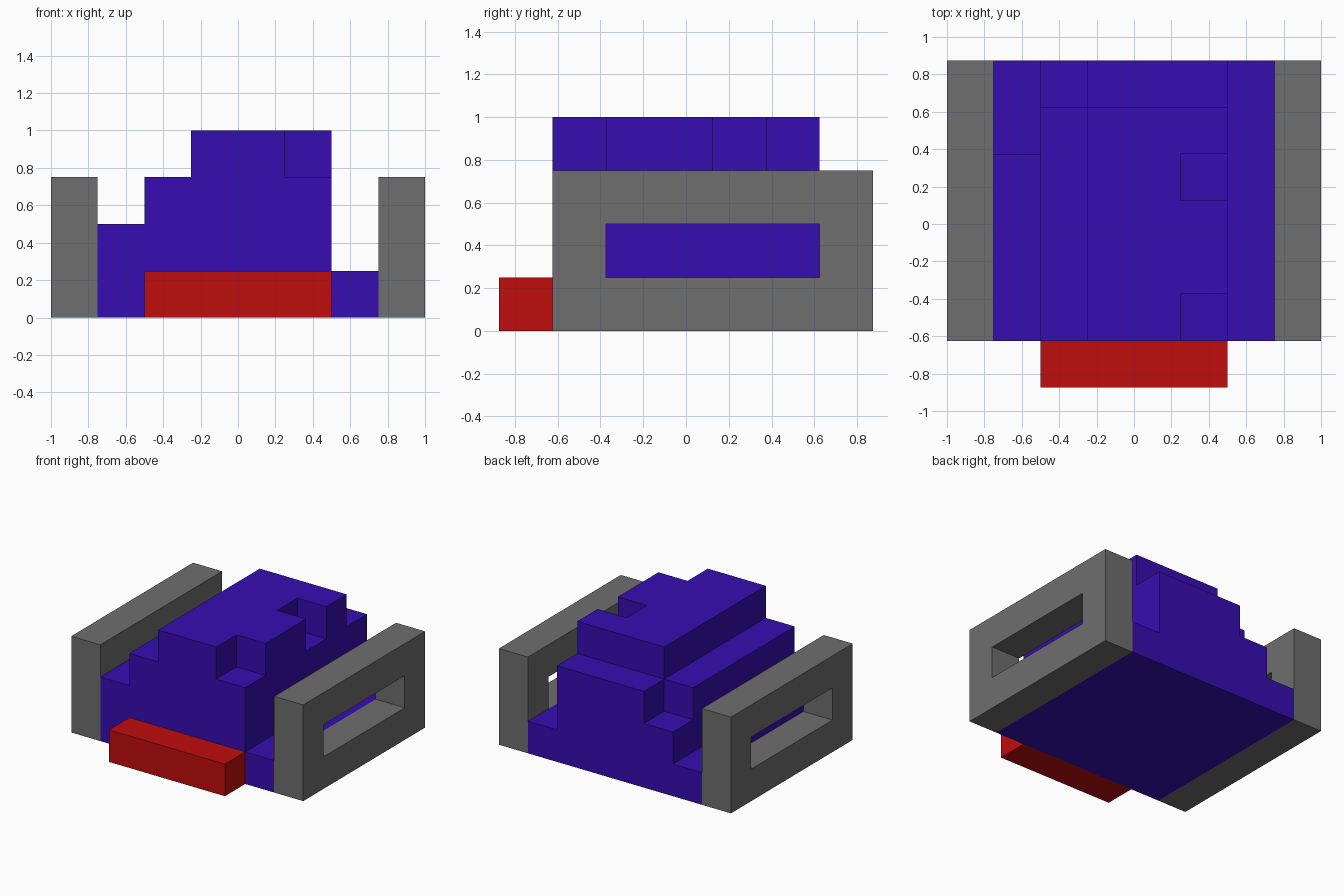
import bpy, bmesh
from mathutils import Vector

cube = bpy.data.objects.get("Cube")
if cube:
    bpy.data.objects.remove(cube, do_unlink=True)


def material(name, rgb):
    m = bpy.data.materials.new(name)
    m.use_nodes = True
    m.diffuse_color = (*rgb, 1)
    m.node_tree.nodes["Principled BSDF"].inputs["Base Color"].default_value = (*rgb, 1)
    return m


BLUE = material("deep blue", (0.037, 0.004, 0.445))
GREY = material("mid grey", (0.156, 0.156, 0.156))
RED = material("bright red", (0.53, 0.004, 0.004))


def extrude(name, verts, faces, depth, mat):
    """Solid made by pushing a flat set of faces along a vector."""
    bm = bmesh.new()
    vs = [bm.verts.new(v) for v in verts]
    flat = [bm.faces.new([vs[i] for i in f]) for f in faces]
    new = bmesh.ops.extrude_face_region(bm, geom=flat, use_keep_orig=True)["geom"]
    moved = [g for g in new if isinstance(g, bmesh.types.BMVert)]
    bmesh.ops.translate(bm, verts=moved, vec=Vector(depth))
    bmesh.ops.recalc_face_normals(bm, faces=bm.faces)
    me = bpy.data.meshes.new(name)
    bm.to_mesh(me)
    bm.free()
    me.materials.append(mat)
    ob = bpy.data.objects.new(name, me)
    bpy.context.collection.objects.link(ob)
    return ob


STEP = 0.25            # height of each tier
F, B = -0.625, 0.875   # front and back of the body


def tier(name, level, outline, mat=BLUE):
    verts = [(x, y, level * STEP) for x, y in outline]
    return extrude(name, verts, [range(len(verts))], (0, 0, STEP), mat)


# Stepped body, one outline per tier
tier("body_base", 0, [(-0.75, F), (0.75, F), (0.75, B), (-0.75, B)])
tier("body_lower_step", 1, [(-0.75, F), (0.5, F), (0.5, B), (-0.5, B),
                            (-0.5, 0.375), (-0.75, 0.375)])
tier("body_upper_step", 2, [(-0.5, F), (0.5, F), (0.5, B), (-0.25, B),
                            (-0.25, 0.625), (-0.5, 0.625)])
# Roof with a corner notch and a side notch
tier("body_roof", 3, [(-0.25, F), (0.25, F), (0.25, -0.375), (0.5, -0.375),
                      (0.5, 0.125), (0.25, 0.125), (0.25, 0.375), (0.5, 0.375),
                      (0.5, 0.625), (-0.25, 0.625)])

# Front bumper
tier("front_bumper", 0, [(-0.5, -0.875), (0.5, -0.875), (0.5, F), (-0.5, F)], RED)


# Side walls, each with a long slot cut through
def rectangle(x, y0, y1, z0, z1):
    return [(x, y0, z0), (x, y1, z0), (x, y1, z1), (x, y0, z1)]


for side, sign in (("left", 1), ("right", -1)):
    x = 0.75 * sign
    frame = rectangle(x, F, B, 0, 0.75) + rectangle(x, -0.375, 0.625, 0.25, 0.5)
    quads = [(i, (i + 1) % 4, (i + 1) % 4 + 4, i + 4) for i in range(4)]
    extrude(side + "_side_wall", frame, quads, (0.25 * sign, 0, 0), GREY)
